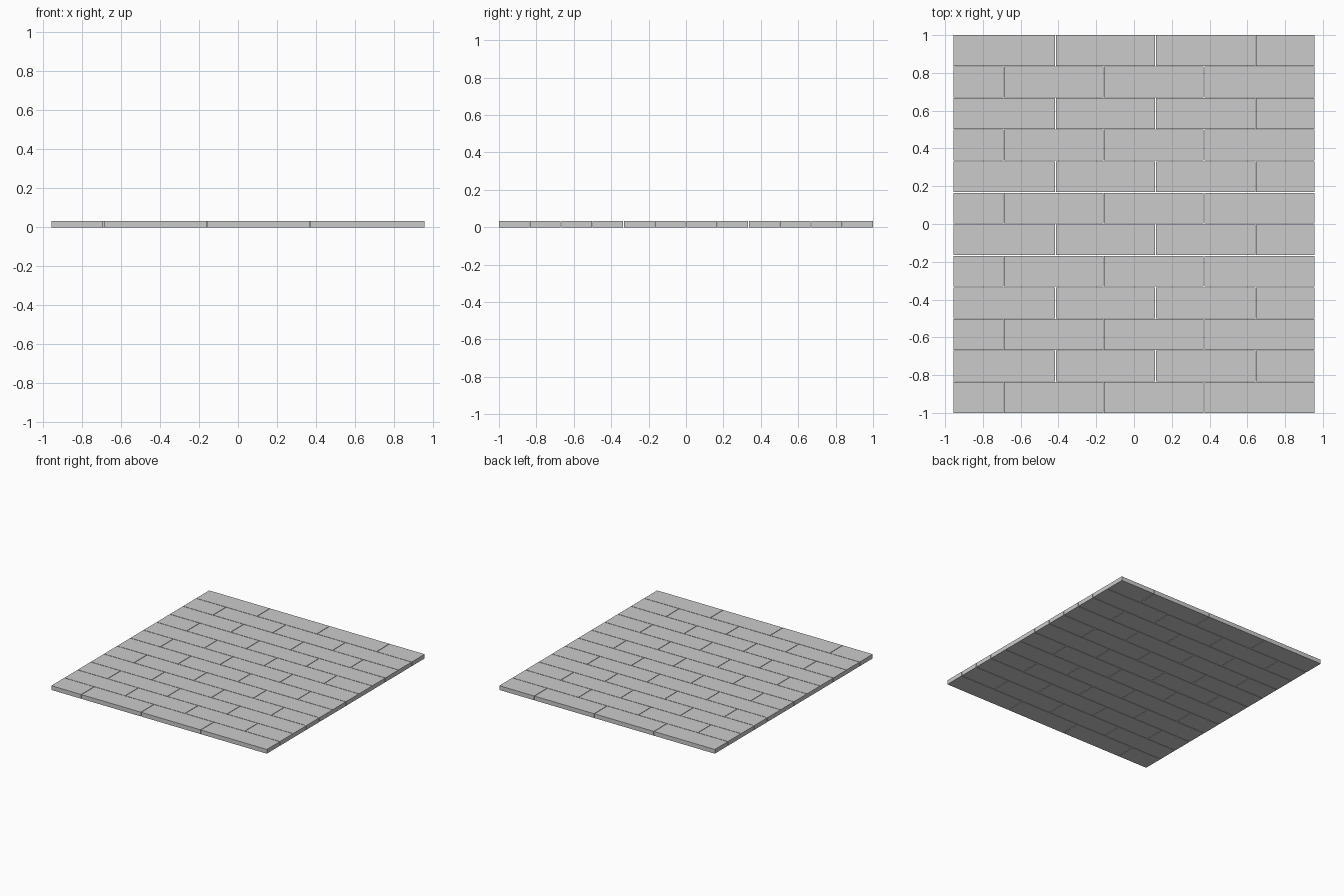
import bpy

if "Cube" in bpy.data.objects:
    bpy.data.objects.remove(bpy.data.objects["Cube"])

HALF_X, HALF_Y, HEIGHT = 0.956, 1.0, 0.034
ROWS, GAP = 12, 0.004
PITCH = (2 * HALF_Y + GAP) / ROWS
JOINTS = ([-0.69, -0.16, 0.37], [-0.416, 0.114, 0.645])


def box(name, x0, x1, y0, y1, z0, z1):
    bpy.ops.mesh.primitive_cube_add(
        size=1, location=((x0 + x1) / 2, (y0 + y1) / 2, (z0 + z1) / 2))
    ob = bpy.context.object
    ob.name = name
    ob.scale = (x1 - x0, y1 - y0, z1 - z0)
    bpy.ops.object.transform_apply(location=False, rotation=False, scale=True)
    return ob


# Staggered rows of separate planks with thin open joints
for row in range(ROWS):
    y0 = -HALF_Y + row * PITCH
    joints = JOINTS[row % 2]
    starts = [-HALF_X] + [j + GAP / 2 for j in joints]
    ends = [j - GAP / 2 for j in joints] + [HALF_X]
    for col, (x0, x1) in enumerate(zip(starts, ends)):
        box(f"plank_row{row + 1}_{col + 1}", x0, x1, y0, y0 + PITCH - GAP, 0, HEIGHT)
